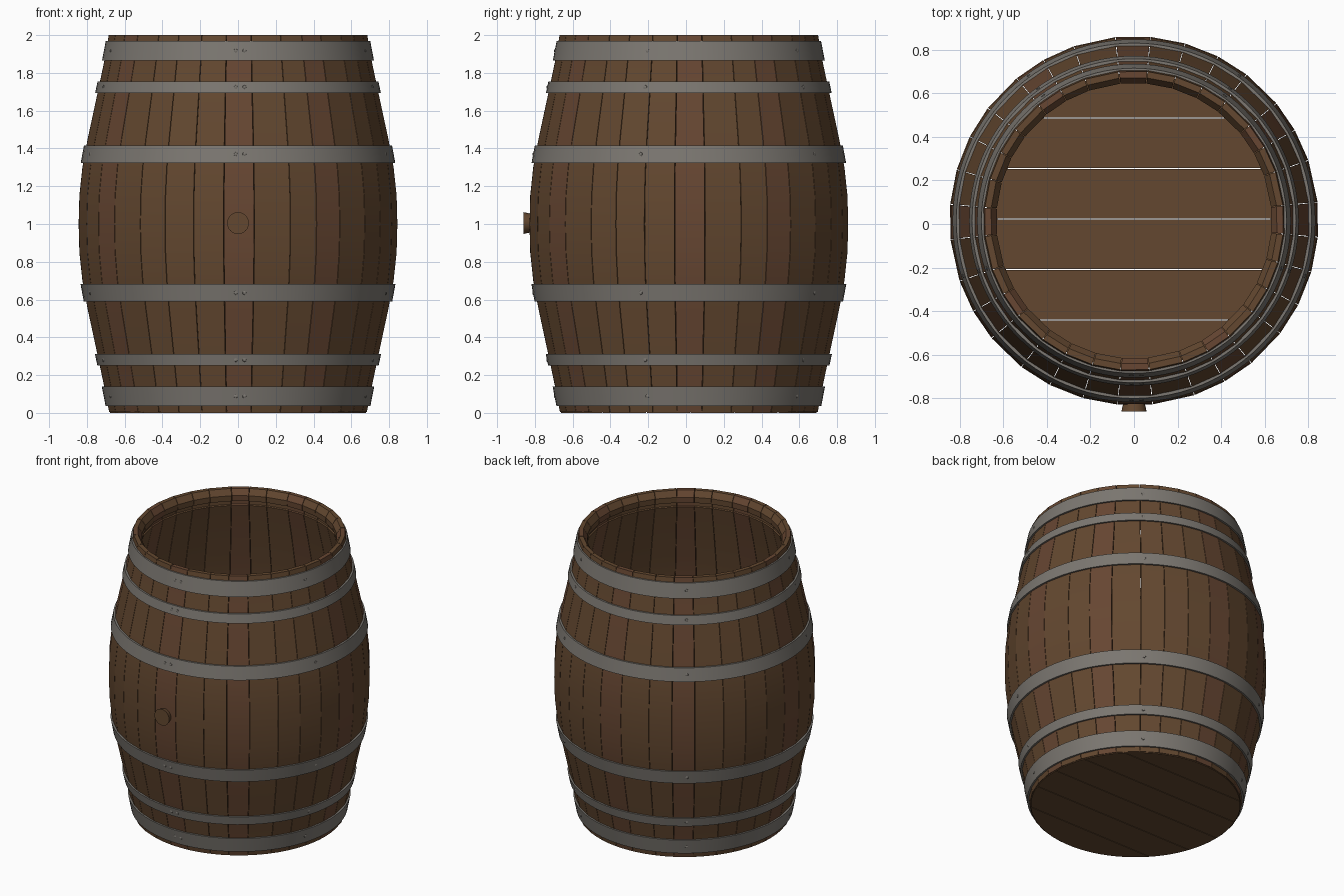
import bpy, bmesh, math
from mathutils import Vector, Matrix

cube = bpy.data.objects.get("Cube")
if cube:
    bpy.data.objects.remove(cube)

CY = 0.015  # barrel axis sits slightly behind the origin


def material(name, rgb):
    m = bpy.data.materials.new(name)
    m.use_nodes = True
    m.diffuse_color = (*rgb, 1)
    m.node_tree.nodes["Principled BSDF"].inputs["Base Color"].default_value = (*rgb, 1)
    return m


oak = material("oak brown", (0.125, 0.064, 0.029))
red_oak = material("reddish oak", (0.135, 0.062, 0.032))
iron = material("hoop iron", (0.20, 0.185, 0.165))


def finish(name, bm, mat, smooth=True):
    bmesh.ops.recalc_face_normals(bm, faces=bm.faces)
    mesh = bpy.data.meshes.new(name)
    bm.to_mesh(mesh)
    bm.free()
    mesh.materials.append(mat)
    ob = bpy.data.objects.new(name, mesh)
    ob.location.y = CY
    bpy.context.collection.objects.link(ob)
    if smooth:
        bpy.ops.object.select_all(action='DESELECT')
        ob.select_set(True)
        bpy.context.view_layer.objects.active = ob
        bpy.ops.object.shade_smooth_by_angle(angle=math.radians(30))
    return ob


def polar(r, a, z):
    return Vector((r * math.cos(a), r * math.sin(a), z))


# Bulge of the barrel: (distance from mid height, radius)
BULGE = [(0, .847), (.15, .843), (.3, .827), (.45, .799), (.7, .745), (.87, .709), (.995, .685)]


def radius(z):
    d = abs(z - 1)
    for (d0, r0), (d1, r1) in zip(BULGE, BULGE[1:]):
        if d <= d1:
            return r0 + (r1 - r0) * (d - d0) / (d1 - d0)
    return BULGE[-1][1]


# Staves: closed side profile with chamfered rim and a head groove near the top
heights = [1 - d for d, r in reversed(BULGE)] + [1 + d for d, r in BULGE[1:]]
outer = [(radius(z), z) for z in heights]
outer[-1] = (.687, 2.0)
inner = [(.658, 2.0), (.632, 1.96), (.634, 1.92), (.652, 1.915), (.652, 1.89), (.645, 1.885)]
inner += [(radius(z) - .055, z) for z in reversed(heights[1:-2])] + [(.63, heights[0])]
profile = outer + inner


def stave(name, a0, a1, mat):
    bm = bmesh.new()
    gap = .0015
    cols = [[bm.verts.new(polar(r, a + s * gap / r, z)) for r, z in profile]
            for a, s in ((a0, 1), (a1, -1))]
    n = len(profile)
    for i in range(n):
        j = (i + 1) % n
        bm.faces.new((cols[0][i], cols[0][j], cols[1][j], cols[1][i]))
    for c in cols:
        bm.faces.new(c)
    finish(name, bm, mat)


# Eight uneven staves per quarter turn
WIDTHS = [10.5, 11, 11, 10.9, 13.3, 10.3, 10.1, 12.9]
angle = -127.6
for i in range(32):
    w = WIDTHS[i % 8]
    stave(f"stave_{i + 1}", math.radians(angle), math.radians(angle + w),
          red_oak if i % 8 in (3, 6) else oak)
    angle += w


# Floor planks cut from a disc, with narrow gaps between them
FLOOR_R, PITCH = .678, .232
for i in range(6):
    low = max(.008 + (i - 3) * PITCH + .002, -FLOOR_R + .001)
    high = min(.008 + (i - 2) * PITCH - .002, FLOOR_R - .001)
    a0, a1 = math.asin(low / FLOOR_R), math.asin(high / FLOOR_R)
    arc = [polar(FLOOR_R, a0 + (a1 - a0) * k / 10, 0) for k in range(11)]
    arc += [Vector((-p.x, p.y, 0)) for p in reversed(arc)]
    bm = bmesh.new()
    face = bm.faces.new([bm.verts.new(p) for p in arc])
    top = bmesh.ops.extrude_face_region(bm, geom=[face])["geom"]
    bmesh.ops.translate(bm, vec=(0, 0, .04), verts=[v for v in top if isinstance(v, bmesh.types.BMVert)])
    finish(f"floor_plank_{i + 1}", bm, oak, False)


# Hoops: thin iron bands following the bulge
def hoop(name, z0, z1):
    bm = bmesh.new()
    thick = .01
    section = [(radius(z0) - .004, z0), (radius(z0) + thick, z0),
               (radius(z1) + thick, z1), (radius(z1) - .004, z1)]
    rings = [[bm.verts.new(polar(r, k * math.tau / 96, z)) for r, z in section] for k in range(96)]
    for k in range(96):
        a, b = rings[k], rings[(k + 1) % 96]
        for i in range(4):
            j = (i + 1) % 4
            bm.faces.new((a[i], b[i], b[j], a[j]))
    finish(name, bm, iron)


# Rivets: a pair at the front seam and four more spaced around
def rivets(name, z):
    bm = bmesh.new()
    r = radius(z) + .008
    front = -math.pi / 2
    spots = [front - .012 / r, front + .034 / r]
    spots += [front + math.tau * k / 5 for k in range(1, 5)]
    for a in spots:
        m = Matrix.Translation(polar(r, a, z)) @ Matrix.Rotation(a, 4, 'Z') @ Matrix.Diagonal((.5, 1, 1, 1))
        bmesh.ops.create_uvsphere(bm, u_segments=10, v_segments=6, radius=.011, matrix=m)
    finish(name, bm, iron)


for label, low, high in (("end", .037, .14), ("quarter", .25, .312), ("bilge", .59, .682)):
    for side, z0, z1 in (("lower", low, high), ("upper", 2.005 - high, 2.005 - low)):
        hoop(f"{side}_{label}_hoop", z0, z1)
        rivets(f"{side}_{label}_rivets", (z0 + z1) / 2)


# Bung: flared wooden plug at the front
bm = bmesh.new()
m = Matrix.Translation((0, -.85, 1.005)) @ Matrix.Rotation(math.pi / 2, 4, 'X')
bmesh.ops.create_cone(bm, cap_ends=True, segments=24, radius1=.046, radius2=.058, depth=.05, matrix=m)
finish("bung", bm, oak)
